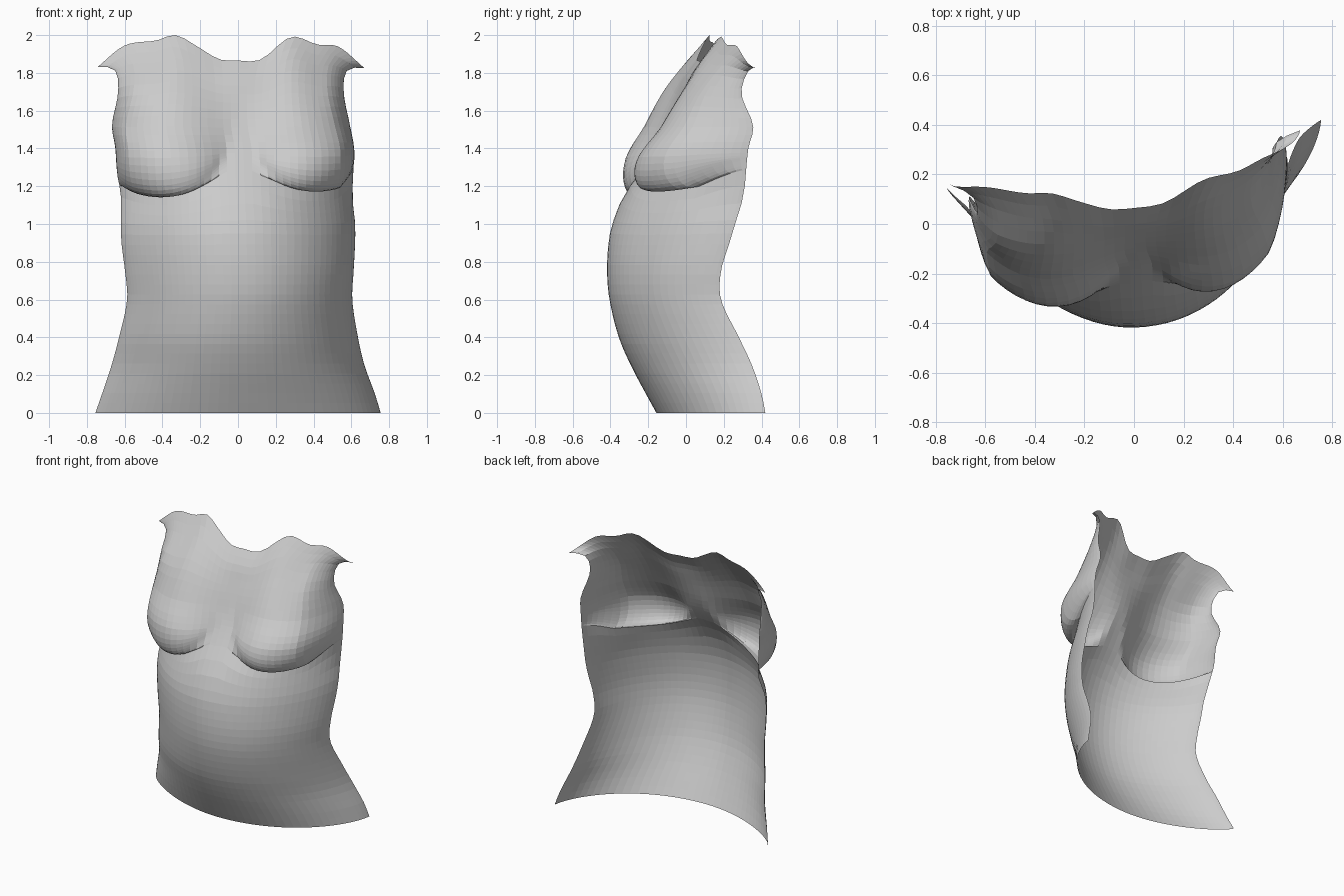
import bpy, bmesh, math

if "Cube" in bpy.data.objects:
    bpy.data.objects.remove(bpy.data.objects["Cube"])

# Height stations: z, left edge x/y, right edge x/y, front centre y
STATIONS = [
    (0.00, -.755, .145, .755, .42, -.155),
    (0.10, -.72, .11, .725, .40, -.21),
    (0.25, -.67, .065, .67, .35, -.29),
    (0.40, -.63, .005, .635, .28, -.355),
    (0.60, -.587, -.05, .605, .185, -.405),
    (0.75, -.598, -.05, .612, .185, -.418),
    (0.90, -.617, -.03, .62, .23, -.41),
    (1.00, -.62, -.01, .62, .26, -.39),
    (1.15, -.62, .06, .605, .305, -.33),
    (1.25, -.635, .08, .61, .315, -.26),
    (1.40, -.645, .09, .61, .33, -.17),
    (1.52, -.665, .11, .59, .355, -.115),
    (1.65, -.635, .04, .56, .285, -.06),
    (1.75, -.65, .09, .575, .31, -.015),
    (1.83, -.745, .16, .67, .38, .045),
]
# Neck and shoulder outline: x, z
TOP = [(-.745, 1.83), (-.6, 1.945), (-.43, 1.972), (-.33, 2.0), (-.2, 1.93),
       (-.1, 1.872), (0, 1.865), (.12, 1.87), (.28, 1.99), (.42, 1.95),
       (.53, 1.94), (.67, 1.825)]
FOLD, PEAK, FADE, SHOULDER = 1.15, 1.35, 1.82, 1.83
COLS = 44


def interp(keys, v):
    """Smooth interpolation through rows of (key, values...)."""
    i = 0
    while i < len(keys) - 2 and v > keys[i + 1][0]:
        i += 1
    a, b = keys[i], keys[i + 1]
    p, n = keys[max(i - 1, 0)], keys[min(i + 2, len(keys) - 1)]
    h = b[0] - a[0]
    t = min(max((v - a[0]) / h, 0), 1)
    out = []
    for k in range(1, len(a)):
        ma = (b[k] - p[k]) / (b[0] - p[0]) * h
        mb = (n[k] - a[k]) / (n[0] - a[0]) * h
        out.append((2*t**3 - 3*t**2 + 1) * a[k] + (t**3 - 2*t**2 + t) * ma
                   + (3*t**2 - 2*t**3) * b[k] + (t**3 - t**2) * mb)
    return out


def breast_profile(v):
    """Steep underside at the fold, long slope to the collar."""
    if v <= FOLD or v >= FADE:
        return 0.0
    if v < PEAK:
        return math.sin(math.pi / 2 * (v - FOLD) / (PEAK - FOLD)) ** 0.55
    return math.cos(math.pi / 2 * (v - PEAK) / (FADE - PEAK)) ** 1.7


def surface_point(v, col):
    a = math.pi * col / COLS
    s = -math.cos(a)
    # Rows rise and fall to follow the curved fold under each breast
    right = s > 0
    centre, amount = (.47, .205) if right else (-.45, .205)
    dx = .63 * s - (.42 if right else -.40)
    near = math.exp(-((v - 1.17) / .14) ** 2)
    lift = .03 * min(1, abs(s) / .3) + .5 * max(0, s - .88) if right else 0
    z = v + near * (min(.13, 1.1 * dx * dx) + lift)
    # Torso cross-section: bulged arc over a slanted chord, flatter on the left
    xl, yl, xr, yr, yc = interp(STATIONS, z)
    x = (xl + xr) / 2 + s * (xr - xl) / 2
    mid = (yl + yr) / 2
    power = 1.25 if right else 1.6
    y = mid + s * (yr - yl) / 2 - (mid - yc) * math.sin(a) ** power * (1 + .2 * s)
    # Breasts, fading out towards the side edges and softer above
    dx = x - centre
    soft = min(1, max(0, (v - 1.3) / .3))
    width = .37 + .09 * soft
    if abs(dx) < width:
        g = math.cos(math.pi / 2 * dx / width) ** (1 + .9 * soft)
        g *= min(1, 1.9 * math.sin(a))
        h = amount * breast_profile(v) * g
        y -= h
        x += (.16 * dx + .03 * s) * h / amount
        if v < PEAK:
            z -= .4 * h * (PEAK - v) / (PEAK - FOLD)
    # Neckline and shoulders
    if v > 1.5:
        f = (v - 1.5) / (SHOULDER - 1.5)
        dz = f * (interp(TOP, x)[0] - SHOULDER)
        z += dz
        y += .45 * dz * f
    return x, y, z


# Row heights, closer together under the breasts
levels = [FOLD * i / 22 for i in range(22)]
levels += [FOLD + (PEAK - FOLD) * (i / 9) ** 1.4 for i in range(9)]
levels += [PEAK + (SHOULDER - PEAK) * i / 12 for i in range(13)]

# Open torso shell
bm = bmesh.new()
grid = [[bm.verts.new(surface_point(v, c)) for c in range(COLS + 1)] for v in levels]
for low, high in zip(grid, grid[1:]):
    for c in range(COLS):
        bm.faces.new((low[c], low[c + 1], high[c + 1], high[c]))
mesh = bpy.data.meshes.new("torso_shell")
bm.to_mesh(mesh)
bm.free()
torso = bpy.data.objects.new("torso_shell", mesh)
bpy.context.collection.objects.link(torso)
